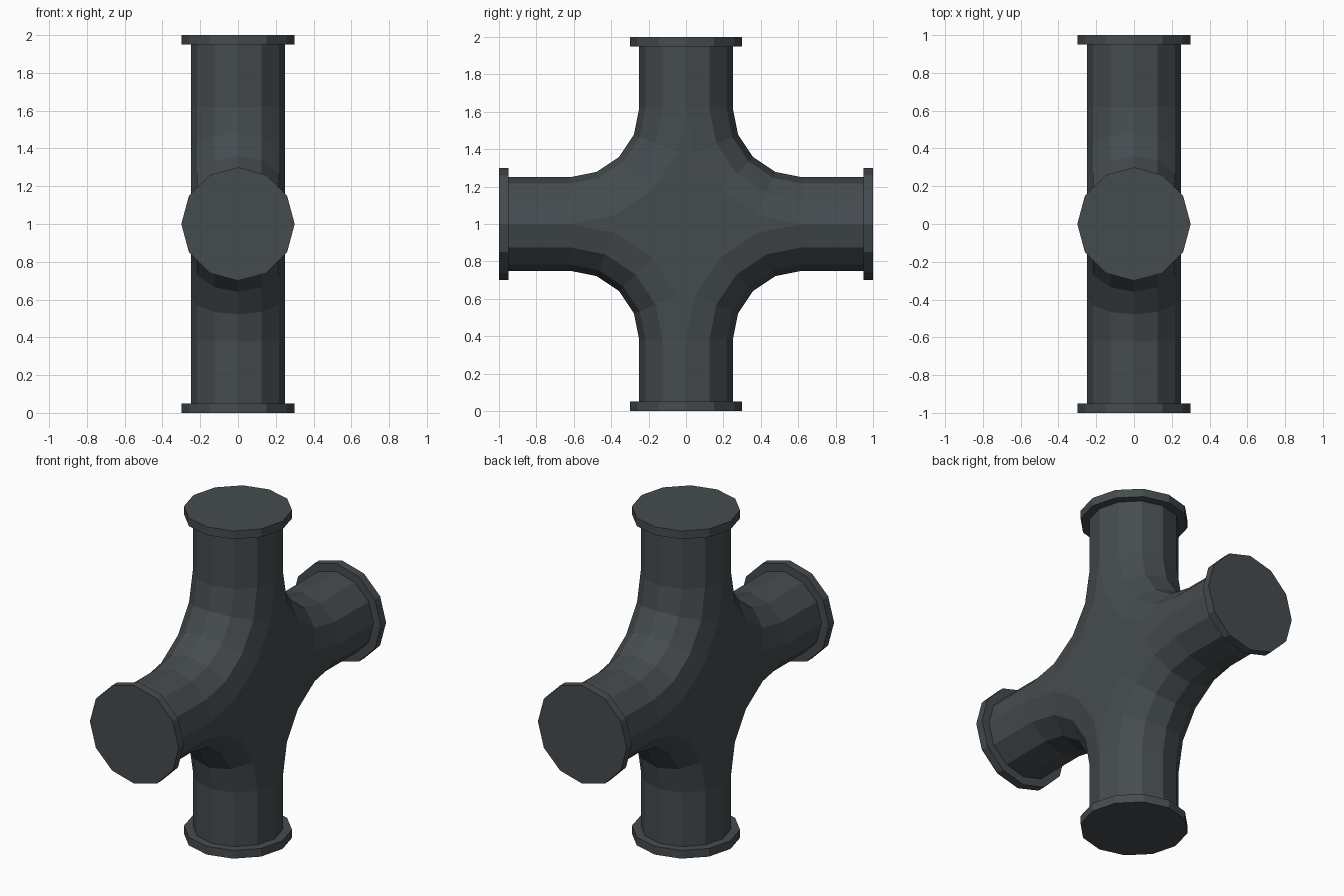
import bpy, bmesh, math
from mathutils import Matrix, Vector

if "Cube" in bpy.data.objects:
    bpy.data.objects.remove(bpy.data.objects["Cube"])

PIPE, FLANGE, BEND, END, LIP = 0.25, 0.30, 0.62, 1.0, 0.05
CENTRE = Vector((0, 0, 1))

mat = bpy.data.materials.new("dark slate grey")
mat.diffuse_color = (0.06, 0.071, 0.078, 1)
mat.use_nodes = True
mat.node_tree.nodes["Principled BSDF"].inputs["Base Color"].default_value = mat.diffuse_color


def finish(bm, name):
    bmesh.ops.remove_doubles(bm, verts=bm.verts, dist=1e-4)
    bmesh.ops.recalc_face_normals(bm, faces=bm.faces)
    me = bpy.data.meshes.new(name)
    bm.to_mesh(me)
    bm.free()
    me.materials.append(mat)
    ob = bpy.data.objects.new(name, me)
    bpy.context.collection.objects.link(ob)
    return ob


def half_ring(t, slide=(0, 0)):
    """Inner half of the 12-sided section, at bend angle t."""
    pts = []
    for i in range(7):
        a = math.radians(-90 + 30 * i)
        r = BEND - PIPE * math.cos(a)
        pts.append(Vector((PIPE * math.sin(a),
                           BEND - r * math.cos(t) + slide[0],
                           BEND - r * math.sin(t) + slide[1])))
    return pts


# Cross body: four filleted quarter elbows with flat webs on both sides
straight = END - LIP - BEND
arc = [half_ring(math.pi / 2 * k / 4) for k in range(5)]
path = [half_ring(0, (0, straight))] + arc + [half_ring(math.pi / 2, (straight, 0))]
bm = bmesh.new()
for q in range(4):
    m = Matrix.Translation(CENTRE) @ Matrix.Rotation(q * math.pi / 2, 4, 'X')
    rings = [[bm.verts.new(m @ p) for p in ring] for ring in path]
    for r0, r1 in zip(rings, rings[1:]):
        for i in range(6):
            bm.faces.new((r0[i], r0[i + 1], r1[i + 1], r1[i]))
    for side, x in ((0, -PIPE), (6, PIPE)):
        hub = bm.verts.new(m @ Vector((x, 0, 0)))
        for k in range(1, 5):
            bm.faces.new((hub, rings[k][side], rings[k + 1][side]))
finish(bm, "cross_pipe_body")

# End flanges: closed 12-sided discs
for q, name in enumerate(("top", "front", "bottom", "back")):
    bm = bmesh.new()
    m = (Matrix.Translation(CENTRE) @ Matrix.Rotation(q * math.pi / 2, 4, 'X')
         @ Matrix.Translation((0, 0, END - LIP / 2))
         @ Matrix.Rotation(math.pi / 2, 4, 'Z'))
    bmesh.ops.create_cone(bm, cap_ends=True, segments=12, radius1=FLANGE,
                          radius2=FLANGE, depth=LIP, matrix=m)
    finish(bm, name + "_flange")
